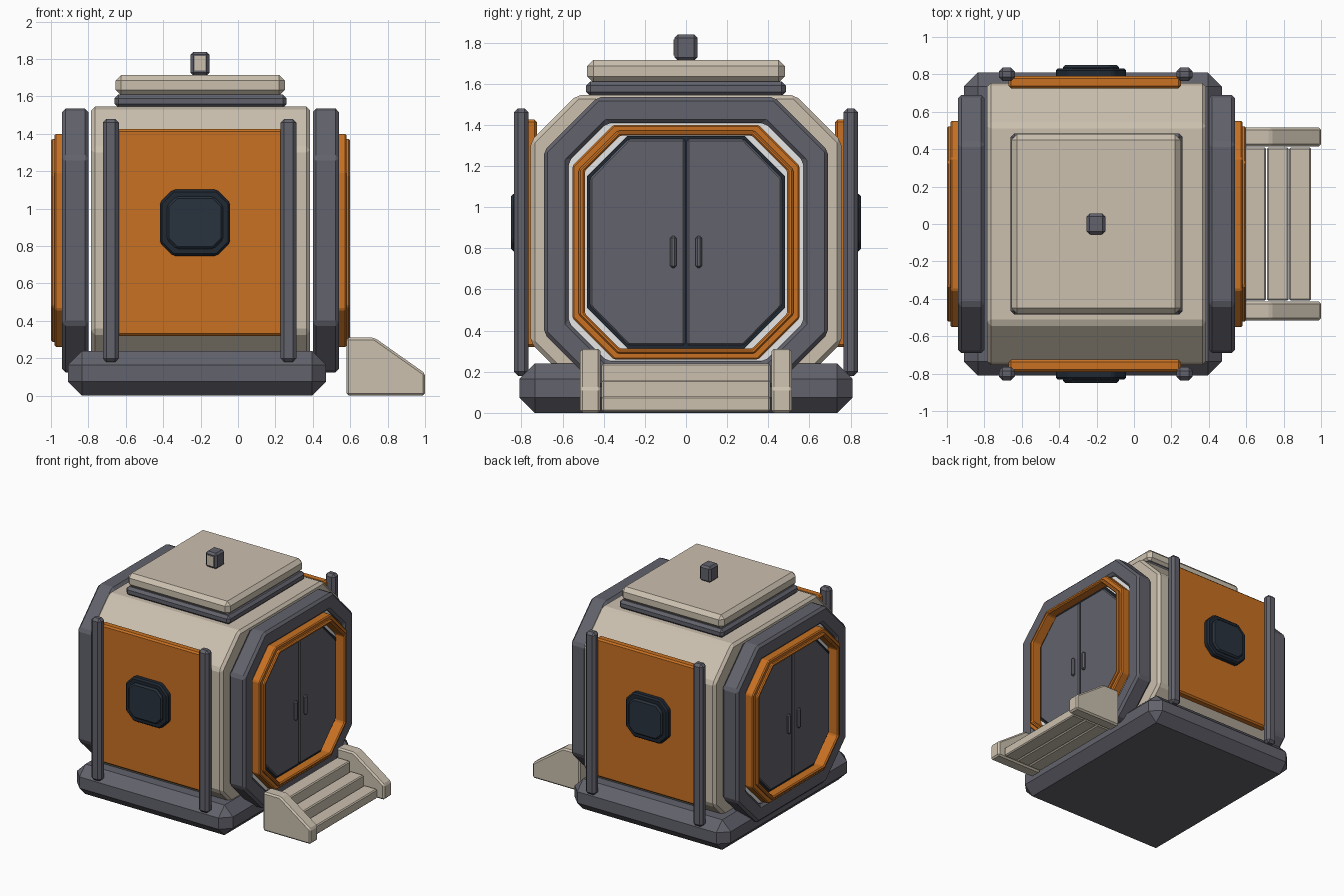
import bpy
import bmesh
from mathutils import Vector

cube = bpy.data.objects.get("Cube")
if cube:
    bpy.data.objects.remove(cube, do_unlink=True)

CX = -0.2      # centre of the cabin along x
CZ = 0.83      # centre height of the hull


def material(name, r, g, b):
    m = bpy.data.materials.new(name)
    m.use_nodes = True
    m.diffuse_color = (r, g, b, 1)
    m.node_tree.nodes["Principled BSDF"].inputs["Base Color"].default_value = (r, g, b, 1)
    return m


CREAM = material("cream paint", 0.60, 0.53, 0.43)
GREY = material("dark grey metal", 0.122, 0.122, 0.15)
ORANGE = material("orange paint", 0.58, 0.165, 0.016)
NAVY = material("navy frame", 0.014, 0.021, 0.032)
GLASS = material("window glass", 0.022, 0.032, 0.047)
WHITE = material("white light", 0.95, 0.95, 0.95)


def finish(name, bm, mat, bevel):
    bmesh.ops.recalc_face_normals(bm, faces=bm.faces)
    mesh = bpy.data.meshes.new(name)
    bm.to_mesh(mesh)
    bm.free()
    mesh.materials.append(mat)
    ob = bpy.data.objects.new(name, mesh)
    bpy.context.collection.objects.link(ob)
    if bevel:
        mod = ob.modifiers.new("Bevel", 'BEVEL')
        mod.width = bevel
        mod.segments = 1
        mod.limit_method = 'ANGLE'
    return ob


def box(name, mat, x, y, z, bevel=0.0):
    """Box from (min, max) pairs."""
    bm = bmesh.new()
    bmesh.ops.create_cube(bm, size=1)
    for v in bm.verts:
        v.co = Vector([(a + b) / 2 + c * (b - a) for c, (a, b) in zip(v.co, (x, y, z))])
    return finish(name, bm, mat, bevel)


def octagon(hw, hh, c, u=0.0, v=CZ):
    """Rectangle with corners cut by c, around (u, v)."""
    quarter = [(hw, hh - c), (hw - c, hh)]
    pts = quarter + [(-a, b) for a, b in reversed(quarter)]
    pts += [(-a, -b) for a, b in pts]
    return [(u + a, v + b) for a, b in pts]


def prism(name, mat, axis, span, outer, inner=None, bevel=0.0):
    """Extrude a profile along x or y; an inner profile makes a hollow frame."""
    bm = bmesh.new()

    def loop(pts, d):
        return [bm.verts.new((d, p, q) if axis == 'x' else (p, d, q)) for p, q in pts]

    def bridge(a, b):
        for i in range(len(a)):
            j = (i + 1) % len(a)
            bm.faces.new((a[i], a[j], b[j], b[i]))

    o0, o1 = loop(outer, span[0]), loop(outer, span[1])
    bridge(o0, o1)
    if inner:
        i0, i1 = loop(inner, span[0]), loop(inner, span[1])
        bridge(i0, i1)
        bridge(o0, i0)
        bridge(o1, i1)
    else:
        bm.faces.new(o0)
        bm.faces.new(o1)
    return finish(name, bm, mat, bevel)


# Base and hull
box("base", GREY, (-0.91, 0.47), (-0.81, 0.81), (0, 0.24), 0.075)
prism("hull", CREAM, 'x', (CX - 0.585, CX + 0.585), octagon(0.755, 0.715, 0.225), bevel=0.02)

# Roof hatch and beacon
box("roof_collar", GREY, (-0.66, 0.26), (-0.485, 0.485), (1.54, 1.61), 0.02)
box("roof_hatch", CREAM, (-0.655, 0.25), (-0.48, 0.48), (1.605, 1.715), 0.03)
box("beacon", GREY, (-0.253, -0.153), (-0.055, 0.055), (1.712, 1.838), 0.015)
box("beacon_lens", CREAM, (-0.232, -0.174), (-0.06, -0.053), (1.738, 1.815))

# Door assembly at each end
for side, s in (("left", 1), ("right", -1)):

    def along(a, b):
        return sorted((CX + s * a, CX + s * b))

    prism(side + "_end_frame", GREY, 'x', along(0.60, 0.74),
          octagon(0.69, 0.705, 0.26), octagon(0.57, 0.578, 0.185), 0.018)
    prism(side + "_light_panel", WHITE, 'x', along(0.695, 0.71), octagon(0.60, 0.61, 0.20))
    prism(side + "_door_outer_trim", ORANGE, 'x', along(0.705, 0.78),
          octagon(0.552, 0.57, 0.20), octagon(0.51, 0.53, 0.18), 0.008)
    prism(side + "_door_inner_trim", ORANGE, 'x', along(0.705, 0.80),
          octagon(0.522, 0.542, 0.19), octagon(0.492, 0.518, 0.172), 0.008)
    prism(side + "_door_frame", NAVY, 'x', along(0.70, 0.73), octagon(0.48, 0.516, 0.196))
    for leaf, m in (("a", 1), ("b", -1)):
        half = [(0.006, -0.5), (0.28, -0.5), (0.466, -0.31),
                (0.466, 0.31), (0.28, 0.5), (0.006, 0.5)]
        prism(f"{side}_door_leaf_{leaf}", GREY, 'x', along(0.71, 0.745),
              [(m * p, CZ + q) for p, q in half], bevel=0.008)
        box(f"{side}_door_handle_{leaf}", GREY, along(0.74, 0.77),
            sorted((m * 0.047, m * 0.077)), (0.705, 0.86), 0.01)

# Side panels, windows and posts
for side, s in (("front", -1), ("back", 1)):

    def out(a, b):
        return sorted((s * a, s * b))

    box(side + "_panel", ORANGE, (-0.67, 0.25), out(0.725, 0.79), (0.32, 1.425), 0.012)
    prism(side + "_window_frame", NAVY, 'y', out(0.77, 0.832),
          octagon(0.188, 0.177, 0.07, -0.23, 0.925), bevel=0.012)
    prism(side + "_window_glass", GLASS, 'y', out(0.80, 0.85),
          octagon(0.15, 0.14, 0.05, -0.23, 0.925), bevel=0.012)
    for i, x in enumerate((-0.68, 0.27)):
        box(f"{side}_post_{i + 1}", GREY, (x - 0.043, x + 0.043),
            out(0.765, 0.836), (0.18, 1.48), 0.02)

# Entrance steps
for i in range(3):
    x = 0.59 + 0.12 * i
    box(f"step_{i + 1}", CREAM, (x, x + 0.117), (-0.41, 0.41), (0.005, 0.24 - 0.08 * i), 0.008)
for side, y in (("left", 0.465), ("right", -0.465)):
    prism(side + "_step_rail", CREAM, 'y', (y - 0.05, y + 0.05),
          [(0.58, 0), (1, 0), (1, 0.12), (0.73, 0.31), (0.58, 0.31)], bevel=0.012)
